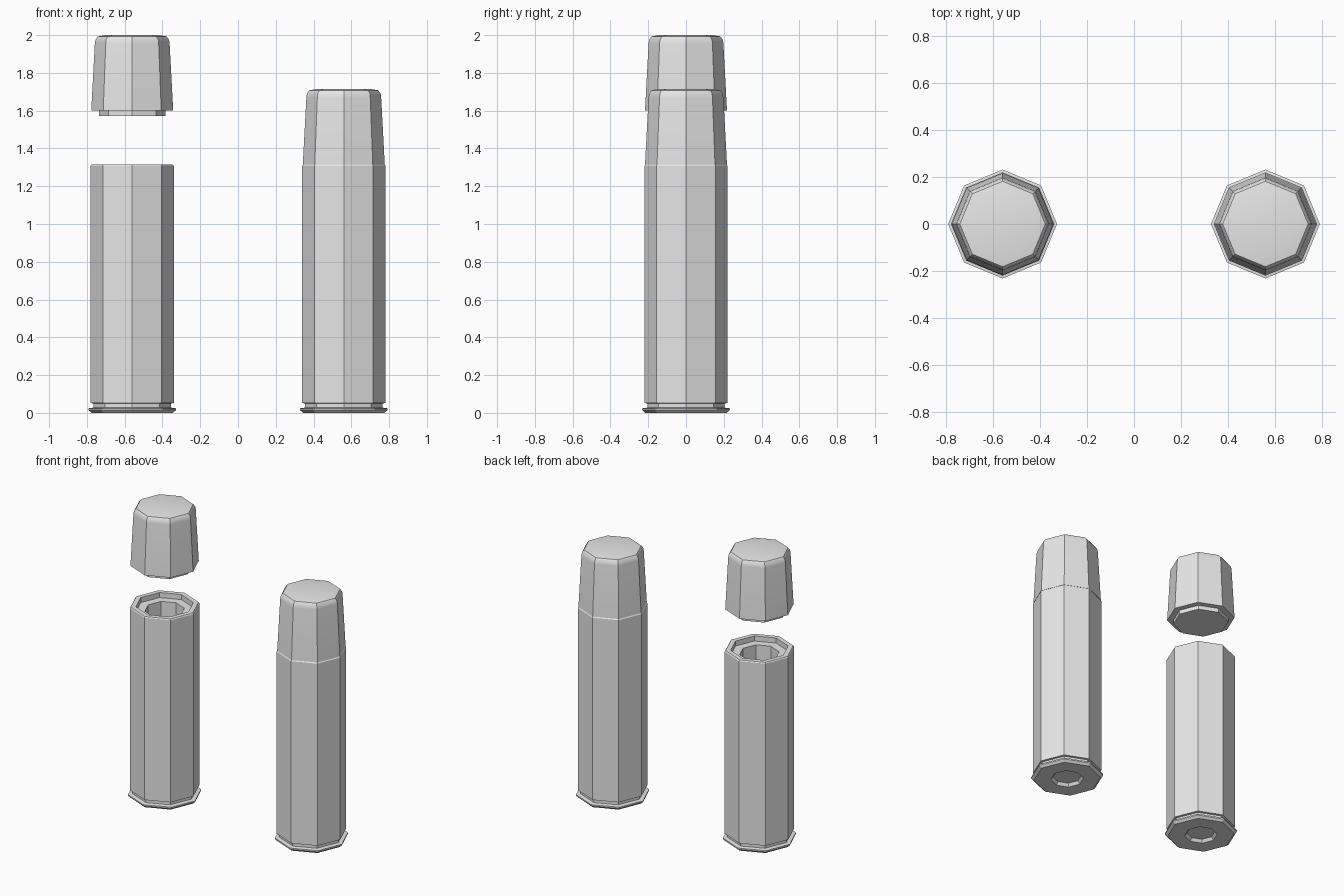
import bpy, bmesh, math

if "Cube" in bpy.data.objects:
    bpy.data.objects.remove(bpy.data.objects["Cube"])

metal = bpy.data.materials.new("light_grey")
metal.diffuse_color = (0.8, 0.8, 0.8, 1)
metal.use_nodes = True
metal.node_tree.nodes["Principled BSDF"].inputs["Base Color"].default_value = metal.diffuse_color
SIDES = 8


def lathe(name, profile, x, dz=0.0):
    """Revolve (radius, z) points into an octagonal closed solid."""
    bm = bmesh.new()
    rings = []
    for r, z in profile:
        rings.append([bm.verts.new((r * math.cos(2 * math.pi * i / SIDES),
                                    r * math.sin(2 * math.pi * i / SIDES), z + dz))
                      for i in range(SIDES)])
    for a, b in zip(rings, rings[1:]):
        for i in range(SIDES):
            j = (i + 1) % SIDES
            bm.faces.new((a[i], a[j], b[j], b[i]))
    bm.faces.new(rings[0])
    bm.faces.new(rings[-1])
    bmesh.ops.recalc_face_normals(bm, faces=bm.faces)
    mesh = bpy.data.meshes.new(name)
    bm.to_mesh(mesh)
    bm.free()
    obj = bpy.data.objects.new(name, mesh)
    bpy.context.collection.objects.link(obj)
    obj.location.x = x
    mesh.materials.append(metal)
    bpy.ops.object.select_all(action='DESELECT')
    obj.select_set(True)
    bpy.context.view_layer.objects.active = obj
    bpy.ops.object.shade_smooth_by_angle(angle=math.radians(30))
    return obj


# Tube: recessed base, flared foot, groove, straight wall, stepped open mouth
TUBE = [(0.09, 0.02), (0.105, 0.0), (0.215, 0.0), (0.232, 0.015), (0.232, 0.024),
        (0.205, 0.028), (0.205, 0.05), (0.22, 0.052), (0.22, 1.308), (0.215, 1.315),
        (0.182, 1.315), (0.182, 1.28), (0.125, 1.28), (0.125, 0.1)]

# Cap: locating plug, tapered wall, rounded shoulder
CAP = [(0.177, 1.572), (0.177, 1.60), (0.217, 1.60), (0.198, 1.955),
       (0.195, 1.975), (0.182, 1.993), (0.14, 2.0)]

for side, x, drop in (("open", -0.56, 0.0), ("closed", 0.56, -0.285)):
    lathe(side + "_tube", TUBE, x)
    lathe(side + "_cap", CAP, x, drop)
